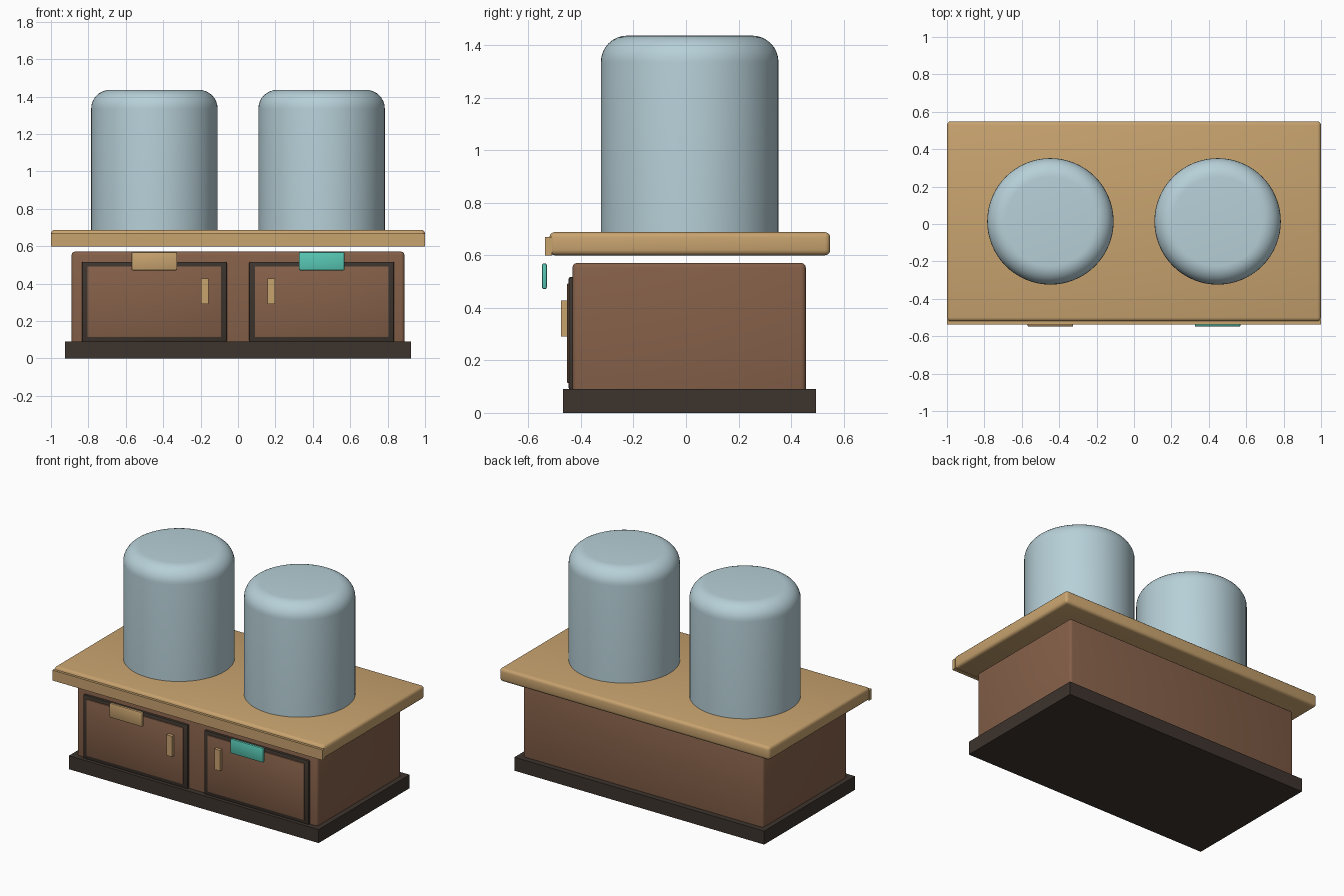
import bpy
import bmesh
import math

if "Cube" in bpy.data.objects:
    bpy.data.objects.remove(bpy.data.objects["Cube"])


def material(name, rgb):
    """Flat colour given as 0-255 sRGB, stored linear."""
    m = bpy.data.materials.new(name)
    lin = [(c / 255 / 12.92) if c < 11 else ((c / 255 + 0.055) / 1.055) ** 2.4 for c in rgb]
    m.diffuse_color = (*lin, 1.0)
    m.use_nodes = True
    m.node_tree.nodes["Principled BSDF"].inputs["Base Color"].default_value = m.diffuse_color
    return m


TAN = material("light_wood", (200, 163, 111))
BROWN = material("brown_wood", (133, 96, 73))
DARK = material("dark_wood", (61, 52, 45))
TEAL = material("teal_cloth", (88, 200, 180))
GLASS = material("pale_blue_glass", (183, 208, 216))


def finish(obj, mat):
    obj.data.materials.append(mat)
    bpy.context.view_layer.objects.active = obj
    obj.select_set(True)
    bpy.ops.object.shade_smooth_by_angle(angle=math.radians(40))
    obj.select_set(False)


def box(name, x, y, z, mat, bevel=0.0, segments=3):
    """Box from (min, max) ranges with optional rounded edges."""
    bm = bmesh.new()
    bmesh.ops.create_cube(bm, size=1)
    for v in bm.verts:
        for i, (lo, hi) in enumerate((x, y, z)):
            v.co[i] = hi if v.co[i] > 0 else lo
    if bevel:
        bmesh.ops.bevel(bm, geom=bm.edges[:], offset=bevel, segments=segments,
                        profile=0.5, affect='EDGES')
    mesh = bpy.data.meshes.new(name)
    bm.to_mesh(mesh)
    bm.free()
    obj = bpy.data.objects.new(name, mesh)
    bpy.context.collection.objects.link(obj)
    finish(obj, mat)
    return obj


def dome(name, x, y, z0, z1, radius, rounding, sides=64, steps=8):
    """Jar with a rounded shoulder and flat top, lathed around z."""
    profile = [(radius, z0)]
    for i in range(steps + 1):
        a = math.pi / 2 * i / steps
        profile.append((radius - rounding + rounding * math.cos(a),
                        z1 - rounding + rounding * math.sin(a)))
    bm = bmesh.new()
    rings = []
    for r, z in profile:
        rings.append([bm.verts.new((x + r * math.cos(2 * math.pi * k / sides),
                                    y + r * math.sin(2 * math.pi * k / sides), z))
                      for k in range(sides)])
    for a, b in zip(rings, rings[1:]):
        for k in range(sides):
            n = (k + 1) % sides
            bm.faces.new((a[k], a[n], b[n], b[k]))
    bm.faces.new(rings[0][::-1])
    bm.faces.new(rings[-1])
    mesh = bpy.data.meshes.new(name)
    bm.to_mesh(mesh)
    bm.free()
    obj = bpy.data.objects.new(name, mesh)
    bpy.context.collection.objects.link(obj)
    finish(obj, GLASS)


# Plinth and cabinet body
box("plinth", (-0.925, 0.925), (-0.468, 0.494), (0, 0.09), DARK)
box("cabinet_body", (-0.89, 0.89), (-0.432, 0.456), (0.003, 0.571), BROWN, 0.018)

# Countertop, floating just above the body, with a front lip
box("countertop", (-1, 1), (-0.52, 0.549), (0.60, 0.688), TAN, 0.02)
box("countertop_lip", (-1, 1), (-0.536, -0.51), (0.60, 0.669), TAN)

# Mirrored doors, handles, hanging cloths and jars
for side, s, cloth in (("left", -1, TAN), ("right", 1, TEAL)):
    def span(a, b):
        return tuple(sorted((s * a, s * b)))

    box(side + "_door_frame", span(0.06, 0.835), (-0.447, -0.42), (0.088, 0.517), DARK, 0.008, 2)
    box(side + "_door_panel", span(0.09, 0.805), (-0.453, -0.43), (0.114, 0.493), BROWN, 0.004, 2)
    box(side + "_handle", span(0.157, 0.198), (-0.475, -0.449), (0.29, 0.428), TAN)
    box(side + "_cloth", span(0.325, 0.57), (-0.549, -0.529), (0.471, 0.569), cloth, 0.008, 2)
    dome(side + "_jar", s * 0.447, 0.014, 0.68, 1.436, 0.338, 0.1)
